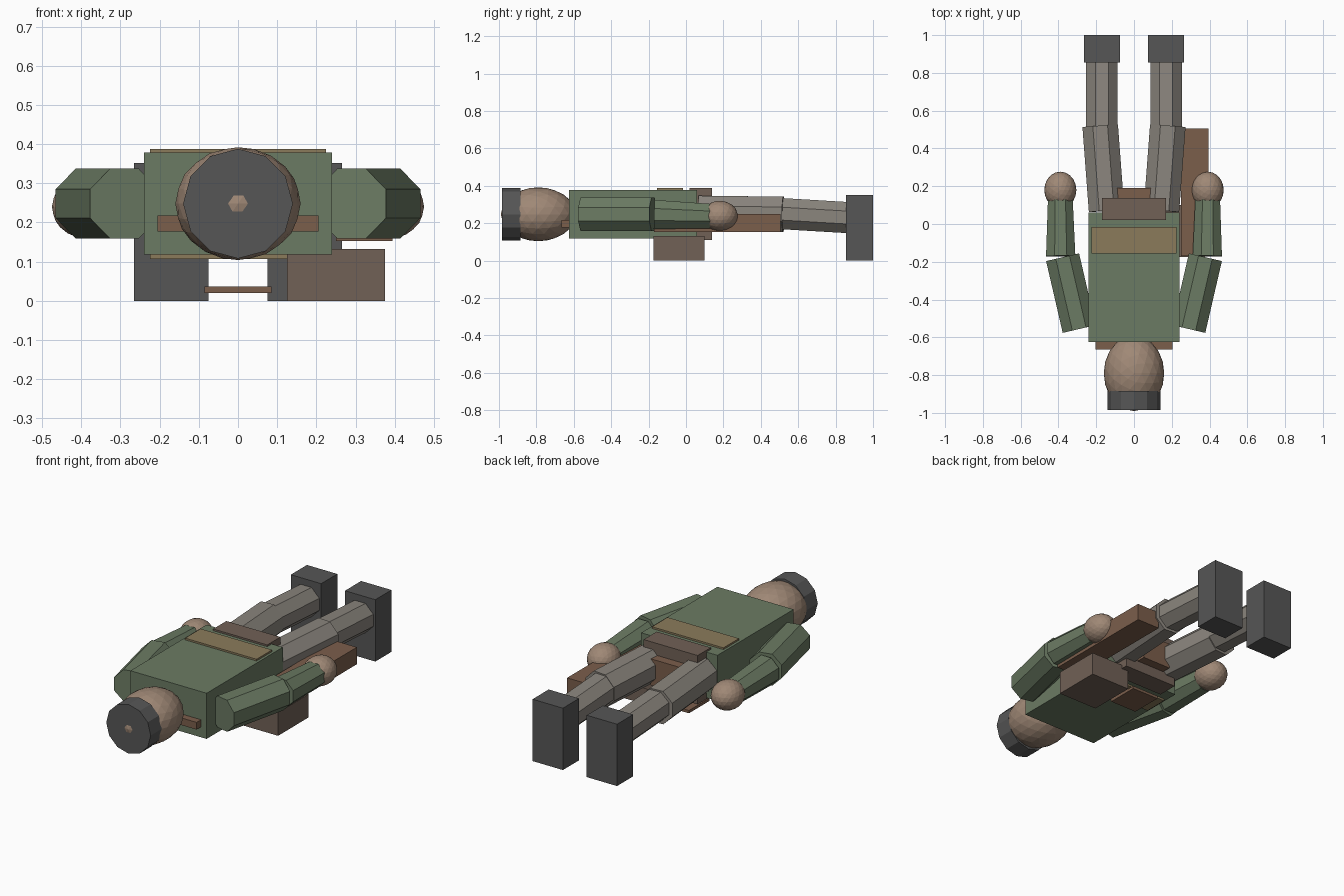
import bpy, bmesh, math
from mathutils import Matrix, Vector

if "Cube" in bpy.data.objects:
    bpy.data.objects.remove(bpy.data.objects["Cube"])


def material(name, rgb):
    m = bpy.data.materials.new(name)
    m.diffuse_color = (*[c ** 2.2 for c in rgb], 1)
    m.use_nodes = True
    m.node_tree.nodes["Principled BSDF"].inputs["Base Color"].default_value = m.diffuse_color
    return m


GREEN = material("green_cloth", (0.42, 0.48, 0.39))
TROUSER = material("grey_cloth", (0.54, 0.52, 0.49))
DARK = material("dark_grey", (0.34, 0.34, 0.34))
SKIN = material("skin", (0.62, 0.53, 0.46))
TAN = material("tan", (0.54, 0.48, 0.36))
BROWN = material("brown", (0.48, 0.37, 0.30))
LEATHER = material("leather", (0.44, 0.38, 0.34))


def finish(name, bm, mat):
    mesh = bpy.data.meshes.new(name)
    bmesh.ops.recalc_face_normals(bm, faces=bm.faces)
    bm.to_mesh(mesh)
    bm.free()
    mesh.materials.append(mat)
    ob = bpy.data.objects.new(name, mesh)
    bpy.context.collection.objects.link(ob)
    return ob


def box(name, x, y, z, mat):
    lo, hi = Vector((min(x), min(y), min(z))), Vector((max(x), max(y), max(z)))
    bm = bmesh.new()
    bmesh.ops.create_cube(bm, size=1, matrix=Matrix.Translation((lo + hi) / 2)
                          @ Matrix.Diagonal((*(hi - lo), 1)))
    return finish(name, bm, mat)


def limb(name, a, b, r1, r2, mat, sides=8, turn=math.pi / 8):
    # tapered prism from a to b; with 8 sides the top stays flat
    a, b = Vector(a), Vector(b)
    axis = (b - a).normalized()
    side = axis.cross(Vector((0, 0, 1))).normalized()
    up = side.cross(axis)
    bm = bmesh.new()
    rings = []
    for p, r in ((a, r1), (b, r2)):
        angles = [turn + 2 * math.pi * i / sides for i in range(sides)]
        rings.append([bm.verts.new(p + r * (math.cos(t) * side + math.sin(t) * up))
                      for t in angles])
    for i in range(sides):
        j = (i + 1) % sides
        bm.faces.new((rings[0][i], rings[0][j], rings[1][j], rings[1][i]))
    for ring in rings:
        bm.faces.new(ring)
    return finish(name, bm, mat)


def ball(name, centre, radii, mat, sub):
    bm = bmesh.new()
    bmesh.ops.create_icosphere(bm, subdivisions=sub, radius=1,
                               matrix=Matrix.Translation(centre)
                               @ Matrix.Diagonal((*radii, 1)))
    return finish(name, bm, mat)


# torso, belt and hips
box("torso", (-0.24, 0.24), (-0.625, 0.06), (0.118, 0.378), GREEN)
box("belt", (-0.225, 0.225), (-0.155, -0.015), (0.107, 0.388), TAN)
box("hips", (-0.17, 0.17), (0.02, 0.138), (0.11, 0.388), LEATHER)
box("crotch", (-0.09, 0.09), (0.05, 0.19), (0.17, 0.32), BROWN)
box("collar", (-0.205, 0.205), (-0.665, -0.56), (0.177, 0.218), BROWN)

# head and cap
ball("head", (0, -0.79, 0.248), (0.16, 0.2, 0.144), SKIN, 3)
limb("cap", (0, -0.985, 0.248), (0, -0.885, 0.248), 0.14, 0.14, DARK, 12, 0)

# carried gear
box("side_pack", (0.125, 0.375), (-0.175, 0.1), (0, 0.132), LEATHER)
box("long_case", (0.25, 0.395), (-0.17, 0.505), (0.153, 0.25), BROWN)
box("small_plate", (-0.085, 0.085), (-0.09, 0.095), (0.02, 0.036), BROWN)

# arms and legs, mirrored across x
for s, side in ((-1, "left"), (1, "right")):
    limb(f"{side}_upper_arm", (s * 0.29, -0.556, 0.248), (s * 0.378, -0.176, 0.248),
         0.097, 0.097, GREEN)
    limb(f"{side}_forearm", (s * 0.388, -0.17, 0.247), (s * 0.39, 0.13, 0.238),
         0.084, 0.071, GREEN)
    ball(f"{side}_hand", (s * 0.39, 0.18, 0.24), (0.085, 0.097, 0.08), SKIN, 3)
    limb(f"{side}_thigh", (s * 0.145, 0.07, 0.253), (s * 0.179, 0.52, 0.248),
         0.102, 0.102, TROUSER)
    limb(f"{side}_shin", (s * 0.17, 0.5, 0.252), (s * 0.17, 0.87, 0.23),
         0.09, 0.09, TROUSER)
    box(f"{side}_boot", (s * 0.075, s * 0.266), (0.855, 1.0), (0, 0.352), DARK)
